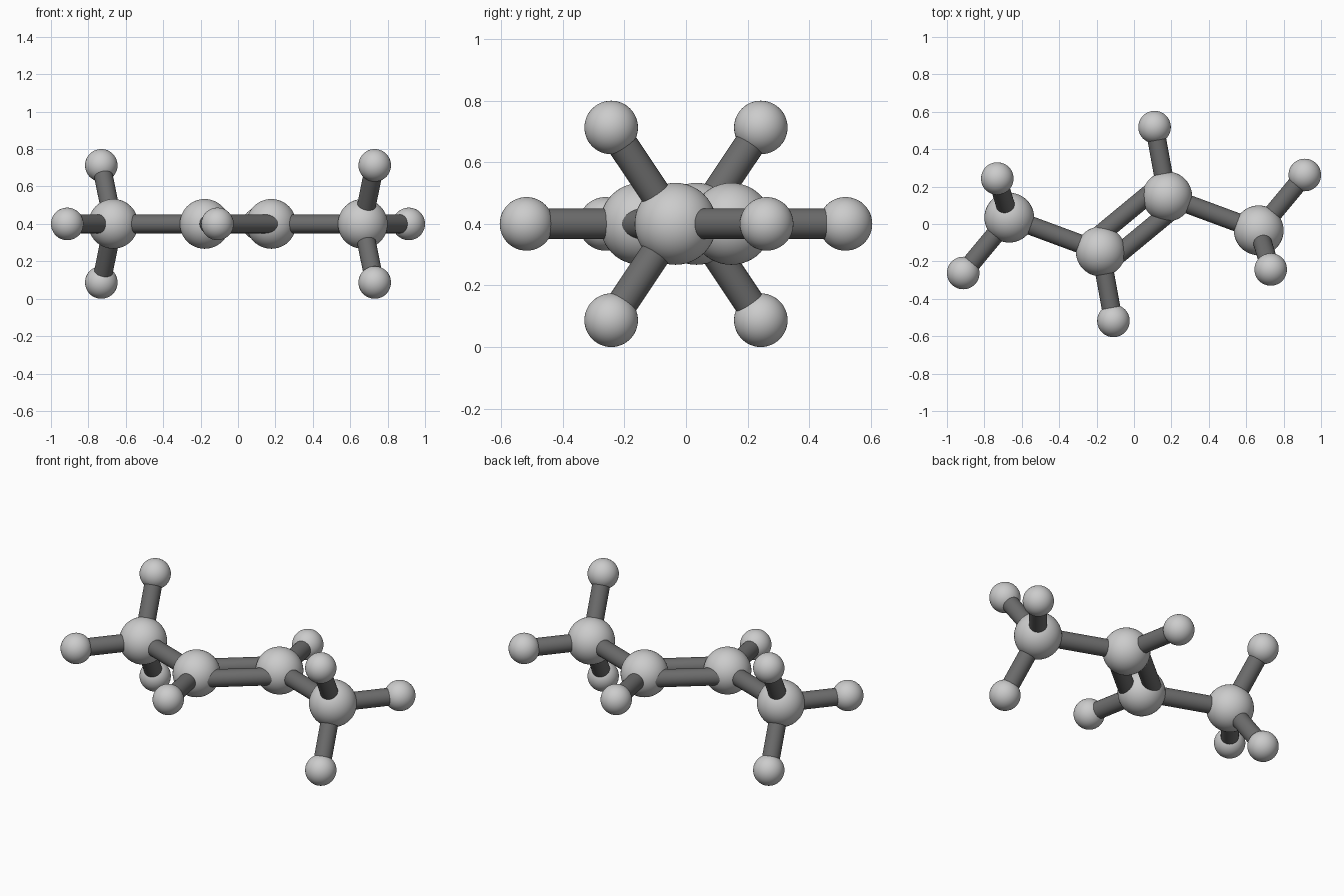
import bpy
from mathutils import Vector

if "Cube" in bpy.data.objects:
    bpy.data.objects.remove(bpy.data.objects["Cube"])

CENTRE = Vector((0, 0, 0.4))
R_CARBON, R_HYDROGEN, R_BOND = 0.133, 0.087, 0.05

dark = bpy.data.materials.new("dark_grey")
dark.diffuse_color = (0.15, 0.15, 0.15, 1)
dark.use_nodes = True
dark.node_tree.nodes["Principled BSDF"].inputs["Base Color"].default_value = dark.diffuse_color


def atom(name, pos, radius):
    bpy.ops.mesh.primitive_uv_sphere_add(segments=48, ring_count=24, radius=radius,
                                         location=CENTRE + pos)
    bpy.context.object.name = name
    bpy.ops.object.shade_smooth()


def bond(name, a, b, offset=Vector()):
    d = b - a
    bpy.ops.mesh.primitive_cylinder_add(vertices=32, radius=R_BOND, depth=d.length,
                                        location=CENTRE + (a + b) / 2 + offset)
    ob = bpy.context.object
    ob.name = name
    ob.rotation_mode = 'QUATERNION'
    ob.rotation_quaternion = d.to_track_quat('Z', 'Y')
    ob.data.materials.append(dark)
    bpy.ops.object.shade_smooth_by_angle()


# Left half of the molecule, relative to its centre
END = Vector((-0.667, 0.034, 0))
MIDDLE = Vector((-0.178, -0.147, 0))
END_HYDROGENS = [Vector((-0.913, -0.262, 0)),
                 Vector((-0.731, 0.243, 0.313)),
                 Vector((-0.731, 0.243, -0.313))]
MIDDLE_HYDROGEN = Vector((-0.11, -0.518, 0))

# The right half is the left half point-mirrored through the centre
for side, s in (("left", 1), ("right", -1)):
    atom(f"{side}_end_carbon", END * s, R_CARBON)
    atom(f"{side}_middle_carbon", MIDDLE * s, R_CARBON)
    bond(f"{side}_carbon_bond", END * s, MIDDLE * s)
    for i, h in enumerate(END_HYDROGENS, 1):
        atom(f"{side}_end_hydrogen_{i}", h * s, R_HYDROGEN)
        bond(f"{side}_end_hydrogen_bond_{i}", END * s, h * s)
    atom(f"{side}_middle_hydrogen", MIDDLE_HYDROGEN * s, R_HYDROGEN)
    bond(f"{side}_middle_hydrogen_bond", MIDDLE * s, MIDDLE_HYDROGEN * s)

# Central double bond: two parallel rods lying in the horizontal plane
across = Vector((MIDDLE.y, -MIDDLE.x, 0)).normalized() * 0.072
bond("double_bond_back", MIDDLE, -MIDDLE, across)
bond("double_bond_front", MIDDLE, -MIDDLE, -across)
